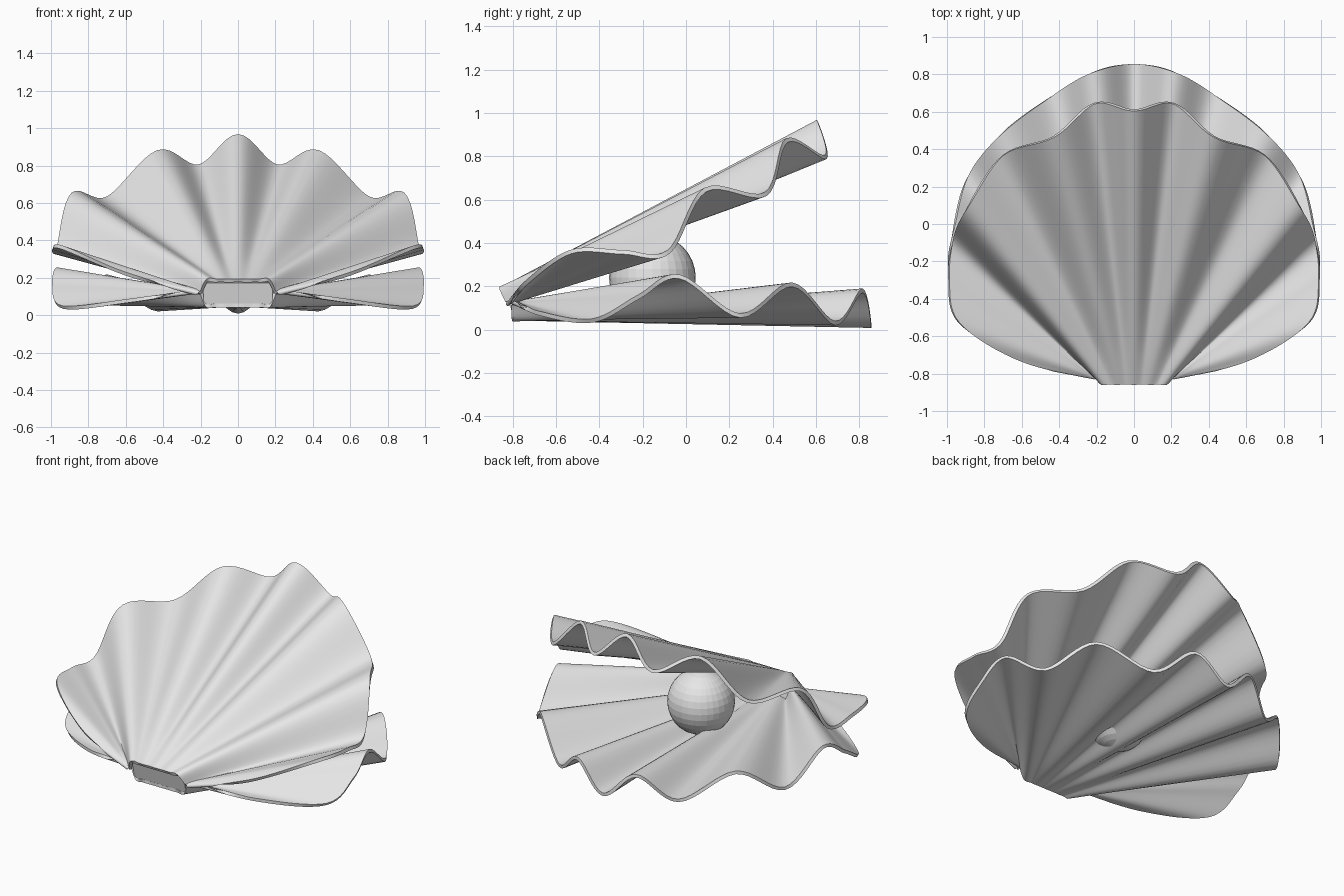
import bpy, bmesh, math
from mathutils import Vector, Matrix

if "Cube" in bpy.data.objects:
    bpy.data.objects.remove(bpy.data.objects["Cube"])

grey = bpy.data.materials.new("shell_grey")
grey.diffuse_color = (0.8, 0.8, 0.8, 1)
grey.use_nodes = True
grey.node_tree.nodes["Principled BSDF"].inputs["Base Color"].default_value = grey.diffuse_color

# Half rim: hinge x, hinge z, rim x, rim y, rim z (centre front round to hinge corner)
RIBS = [
    (0.00, .052, 0.00, 0.855, .018),
    (0.04, .052, 0.21, 0.815, .180),
    (0.08, .052, 0.43, 0.690, .030),
    (0.12, .052, 0.70, 0.490, .208),
    (0.165, .052, 0.89, 0.250, .065),
    (0.195, .115, 0.965, -0.03, .245),
    (0.20, .12, 0.99, -0.22, .150),
    (0.205, .125, 0.935, -0.43, .042),
    (0.21, .127, 0.60, -0.675, .075),
    (0.215, .13, 0.24, -0.79, .130),
]
HINGE_Y = -0.80
STEPS, RINGS = 8, 12


def smooth_path(pts):
    """Catmull-Rom through the rib points."""
    pts = [Vector(p) for p in pts]
    out = []
    for i in range(len(pts) - 1):
        a, b = pts[max(i - 1, 0)], pts[i]
        c, d = pts[i + 1], pts[min(i + 2, len(pts) - 1)]
        for s in range(STEPS):
            t = s / STEPS
            out.append(0.5 * (2 * b + (c - a) * t + (2 * a - 5 * b + 4 * c - d) * t * t
                              + (3 * b - a - 3 * c + d) * t ** 3))
    out.append(pts[-1])
    return out


def make_shell(name, matrix):
    """Fluted fan: straight ribs from the hinge to the wavy rim."""
    left = [(-r[0], r[1], -r[2], r[3], r[4]) for r in RIBS[:0:-1]]
    bm = bmesh.new()
    columns = []
    for hx, hz, x, y, z in smooth_path(left + RIBS):
        root, rim = Vector((hx, HINGE_Y, hz)), Vector((x, y, z))
        columns.append([bm.verts.new(matrix @ root.lerp(rim, k / RINGS))
                        for k in range(RINGS + 1)])
    for a, b in zip(columns, columns[1:]):
        for k in range(RINGS):
            bm.faces.new((a[k], a[k + 1], b[k + 1], b[k]))
    me = bpy.data.meshes.new(name)
    bm.to_mesh(me)
    bm.free()
    me.materials.append(grey)
    ob = bpy.data.objects.new(name, me)
    bpy.context.collection.objects.link(ob)
    bpy.ops.object.select_all(action='DESELECT')
    ob.select_set(True)
    bpy.context.view_layer.objects.active = ob
    mod = ob.modifiers.new("thickness", 'SOLIDIFY')
    mod.thickness, mod.offset = 0.02, 0
    bpy.ops.object.modifier_apply(modifier=mod.name)
    bpy.ops.object.shade_smooth_by_angle(angle=math.radians(50))
    return ob


# Lower valve, and the same valve flipped and swung open for the upper one
make_shell("lower_shell", Matrix.Identity(4))
swing = (Matrix.Translation((0, -0.855, 0.185))
         @ Matrix.Rotation(math.radians(26.7), 4, 'X')
         @ Matrix.Diagonal((1, 1, -1, 1))
         @ Matrix.Translation((0, -HINGE_Y, -0.052)))
make_shell("upper_shell", swing)

# Plate closing the back of the hinge
bpy.ops.mesh.primitive_cube_add(size=1, location=(0, -0.805, 0.112))
plate = bpy.context.object
plate.name = "hinge_plate"
plate.scale = (0.37, 0.012, 0.125)
plate.rotation_euler.x = math.radians(13)
plate.data.materials.append(grey)

# Pearl
bpy.ops.mesh.primitive_uv_sphere_add(segments=32, ring_count=16, radius=0.2,
                                     location=(0, -0.155, 0.24))
pearl = bpy.context.object
pearl.name = "pearl"
pearl.data.materials.append(grey)
